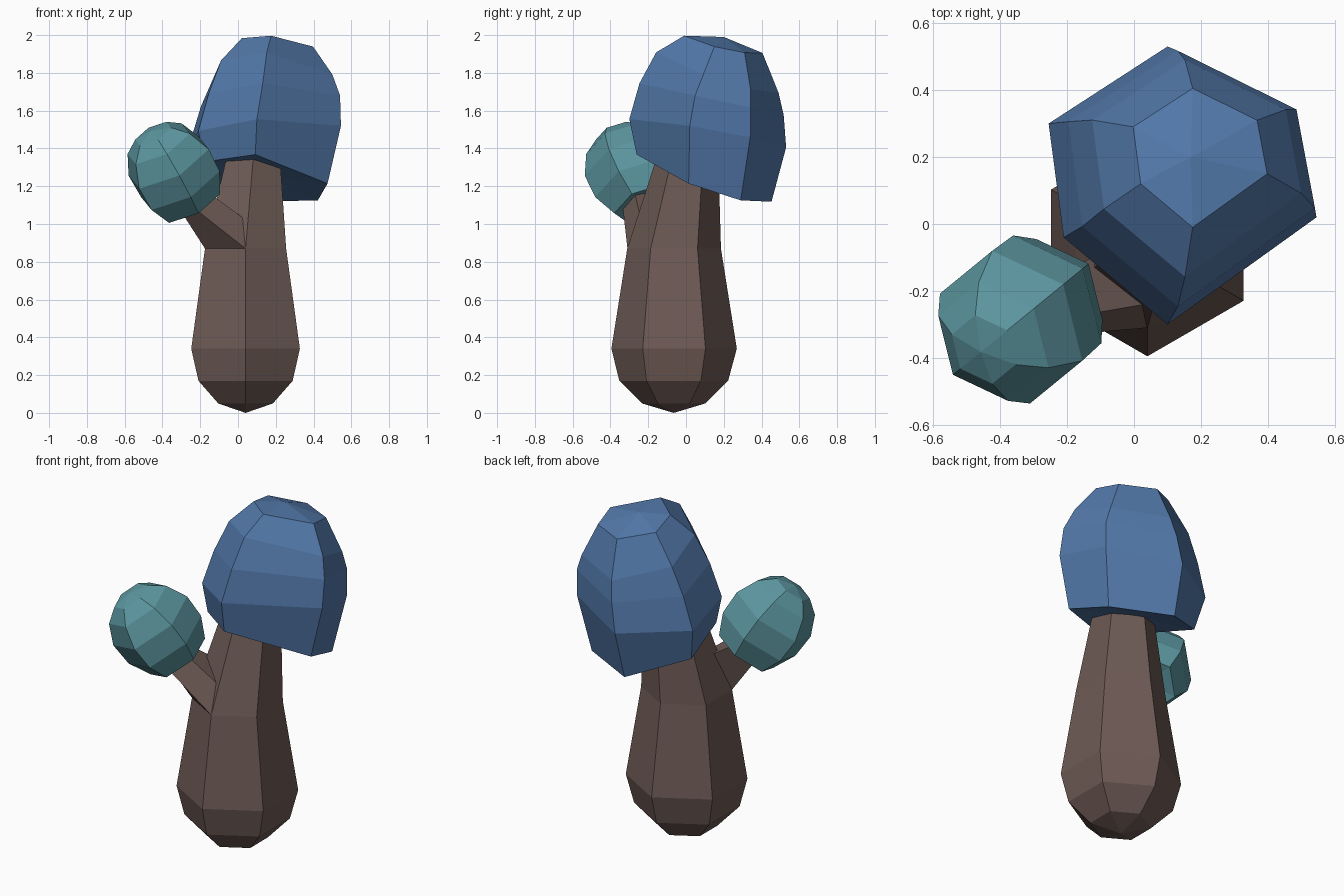
import bpy, bmesh, math
from mathutils import Vector

if "Cube" in bpy.data.objects:
    bpy.data.objects.remove(bpy.data.objects["Cube"])


def material(name, color):
    m = bpy.data.materials.new(name)
    m.diffuse_color = (*color, 1)
    m.use_nodes = True
    m.node_tree.nodes["Principled BSDF"].inputs["Base Color"].default_value = m.diffuse_color
    return m


BROWN = material("bark brown", (0.155, 0.103, 0.09))
BLUE = material("leaf blue", (0.085, 0.19, 0.40))
TEAL = material("leaf teal", (0.107, 0.305, 0.35))


def loft(name, rings, start, end, mat):
    """Skin rings of points, closing each end with a fan to a tip point."""
    bm = bmesh.new()
    loops = [[bm.verts.new(p) for p in ring] for ring in rings]
    n = len(loops[0])
    for a, b in zip(loops, loops[1:]):
        for i in range(n):
            j = (i + 1) % n
            bm.faces.new((a[i], a[j], b[j], b[i]))
    for loop, tip in ((loops[0], start), (loops[-1], end)):
        t = bm.verts.new(tip)
        for i in range(n):
            bm.faces.new((loop[i], loop[(i + 1) % n], t))
    bmesh.ops.recalc_face_normals(bm, faces=bm.faces[:])
    mesh = bpy.data.meshes.new(name)
    bm.to_mesh(mesh)
    bm.free()
    mesh.materials.append(mat)
    ob = bpy.data.objects.new(name, mesh)
    bpy.context.collection.objects.link(ob)
    return ob


# six directions, with corners on the front and back
HEX = [(math.cos(math.radians(60 * k - 90)), math.sin(math.radians(60 * k - 90)))
       for k in range(6)]

# Trunk: centre x, y, height, radius
trunk = [(0.04, -0.065, 0.05, 0.167), (0.04, -0.065, 0.17, 0.288),
         (0.04, -0.063, 0.34, 0.332), (0.04, -0.063, 0.87, 0.248),
         (0.085, 0.015, 1.40, 0.155)]
loft("trunk", [[(x + r * c, y + r * s, z) for c, s in HEX] for x, y, z, r in trunk],
     (0.04, -0.065, 0), (0.09, 0.02, 1.45), BROWN)

# Branch: four-sided, growing from the front left of the trunk
base = [(0.04, -0.31, 0.87), (-0.175, -0.187, 0.87), (-0.11, -0.09, 1.10), (0.03, -0.24, 1.03)]
tip = [(-0.24, -0.335, 1.09), (-0.31, -0.25, 1.08), (-0.28, -0.19, 1.20), (-0.20, -0.28, 1.20)]
loft("branch", [base, tip], (0, -0.12, 1.0), (-0.30, -0.27, 1.22), BROWN)

# Large crown: uneven six-sided outline, scaled and tilted ring by ring
outline = [(-0.01, -0.42), (0.435, -0.10), (0.375, 0.22),
           (-0.01, 0.41), (-0.365, 0.18), (-0.32, -0.16)]
# centre x, y, z, scale, slope along x, slope along y
crown = [(0.10, 0.10, 1.24, 0.86, -0.15, -0.35), (0.11, 0.12, 1.48, 1.0, 0.05, -0.18),
         (0.14, 0.14, 1.66, 0.92, 0.0, -0.22), (0.16, 0.17, 1.80, 0.78, -0.1, -0.33),
         (0.18, 0.20, 1.95, 0.50, -0.1, -0.22)]
loft("large_crown",
     [[(x + k * u, y + k * v, z + k * (u * sx + v * sy)) for u, v in outline]
      for x, y, z, k, sx, sy in crown],
     (0.10, 0.10, 1.27), (0.17, 0.20, 1.99), BLUE)

# Small crown: six-sided bud leaning outward along the branch
axis = Vector((-0.44, -0.36, 0.82)).normalized()
quat = axis.to_track_quat('Z', 'Y')
centre = Vector((-0.345, -0.29, 1.285))
bud = [(-0.215, 0.18), (-0.09, 0.24), (0.05, 0.245), (0.17, 0.19), (0.235, 0.11)]
loft("small_crown",
     [[centre + quat @ Vector((r * c, r * s, t)) for c, s in HEX] for t, r in bud],
     centre - axis * 0.19, centre + axis * 0.255, TEAL)
